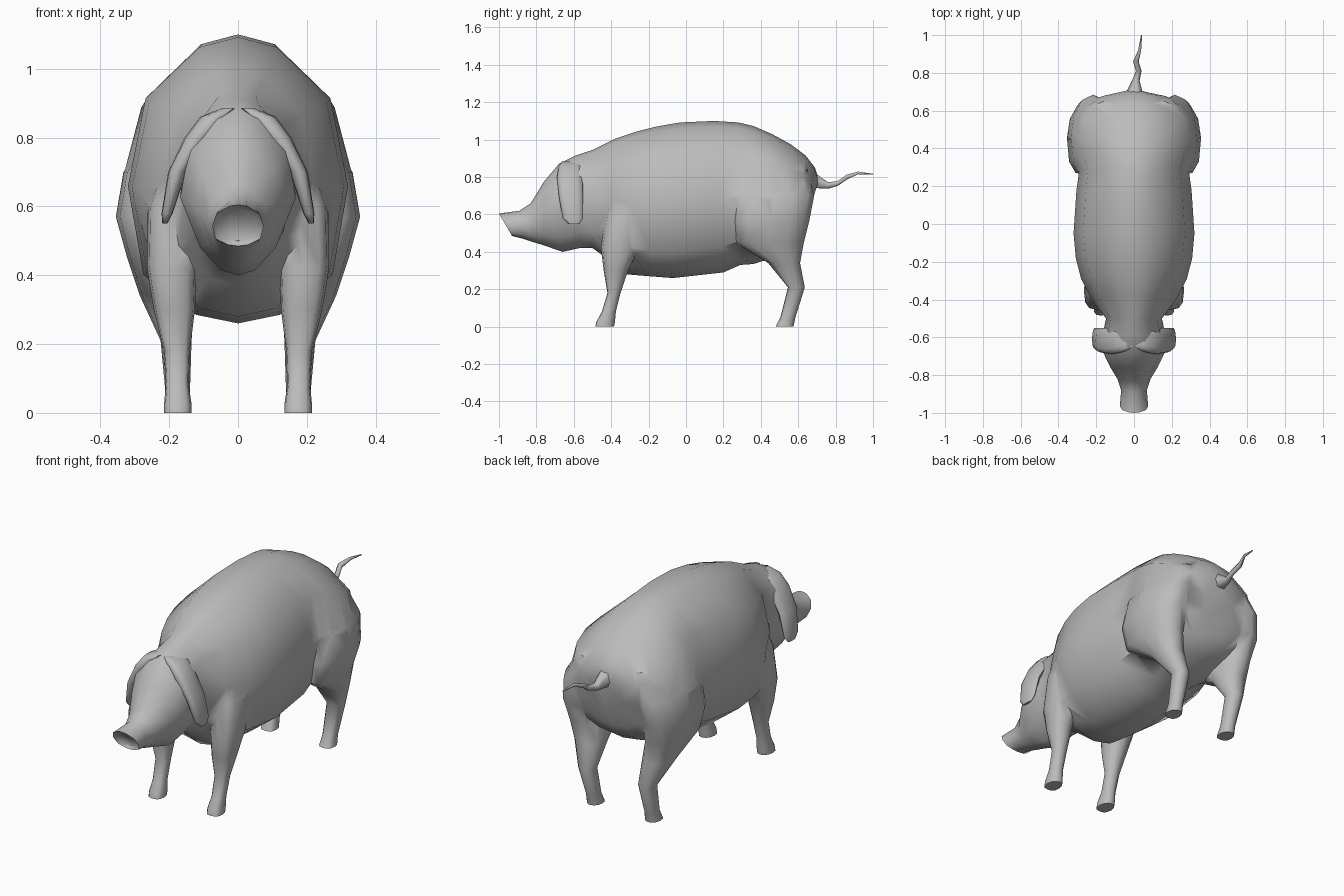
import bpy, bmesh, math

if "Cube" in bpy.data.objects:
    bpy.data.objects.remove(bpy.data.objects["Cube"])

skin = bpy.data.materials.new("grey skin")
skin.use_nodes = True
GREY = (0.5, 0.5, 0.5, 1)
skin.diffuse_color = GREY
skin.node_tree.nodes["Principled BSDF"].inputs["Base Color"].default_value = GREY


def loft(name, rings):
    """Skin a list of equal-length point rings and cap both ends."""
    bm = bmesh.new()
    loops = [[bm.verts.new(p) for p in ring] for ring in rings]
    n = len(loops[0])
    for a, b in zip(loops, loops[1:]):
        for i in range(n):
            j = (i + 1) % n
            bm.faces.new((a[i], a[j], b[j], b[i]))
    bm.faces.new(loops[0])
    bm.faces.new(loops[-1])
    bmesh.ops.recalc_face_normals(bm, faces=bm.faces)
    mesh = bpy.data.meshes.new(name)
    bm.to_mesh(mesh)
    bm.free()
    mesh.materials.append(skin)
    obj = bpy.data.objects.new(name, mesh)
    bpy.context.collection.objects.link(obj)
    return obj


def activate(obj):
    bpy.ops.object.select_all(action="DESELECT")
    obj.select_set(True)
    bpy.context.view_layer.objects.active = obj


def smooth(obj, angle=65):
    activate(obj)
    bpy.ops.object.shade_smooth_by_angle(angle=math.radians(angle))


def merge(target, part):
    """Fuse a part into the target so no surface is left inside."""
    mod = target.modifiers.new("fuse", "BOOLEAN")
    mod.operation = "UNION"
    mod.solver = "EXACT"
    mod.object = part
    activate(target)
    bpy.ops.object.modifier_apply(modifier=mod.name)
    bpy.data.objects.remove(part)


# Half cross-section, from spine to belly: share of width, share of height
HALF = [(0, 1), (.35, .965), (.84, .786), (1, .48), (.86, .17), (.38, .03), (0, 0)]
OUTLINE = HALF + [(-x, z) for x, z in HALF[-2:0:-1]]


def trunk_ring(yb, zb, yt, zt, w, jaw=1):
    """Leaning cross-section; jaw narrows its lower part."""
    return [(x * w * (jaw if t < .3 else 1), yb + (yt - yb) * t, zb + (zt - zb) * t)
            for x, t in OUTLINE]


def boxy(v):
    return math.copysign(abs(v) ** .7, v)


def limb_ring(side, z, y0, y1, x0, x1, n=12):
    """Level ring within the given y and x ranges, squarer at the front."""
    cx, cy, rx, ry = (x0 + x1) / 2, (y0 + y1) / 2, (x1 - x0) / 2, (y1 - y0) / 2
    ring = []
    for i in range(n):
        c, s = math.cos(math.tau * i / n), math.sin(math.tau * i / n)
        if s < 0:
            c, s = boxy(c), boxy(s)
        ring.append((side * (cx + rx * c), cy + ry * s, z))
    return ring


# Trunk and head, snout to rump: bottom y, z, top y, z, half width, jaw
trunk = [
    (-.92, .50, -.975, .592, .062), (-.93, .485, -1.0, .605, .075),
    (-.87, .47, -.89, .62, .068),
    (-.81, .45, -.83, .66, .088, .9), (-.76, .435, -.76, .775, .125, .82),
    (-.66, .40, -.68, .87, .168, .76), (-.57, .42, -.59, .915, .165, .8),
    (-.50, .42, -.50, .945, .148), (-.43, .37, -.38, 1.005, .22),
    (-.32, .28, -.26, 1.045, .28), (-.2, .27, -.16, 1.07, .308),
    (-.07, .26, -.03, 1.092, .32), (.2, .29, .15, 1.1, .305),
    (.29, .33, .28, 1.092, .29), (.36, .335, .36, 1.073, .315),
    (.44, .36, .46, 1.03, .335),
    (.54, .40, .56, .975, .318), (.6, .44, .64, .915, .275),
    (.63, .50, .69, .85, .2), (.645, .57, .71, .785, .09)]
body = loft("body_and_legs", [trunk_ring(*r) for r in trunk])

# Limbs and ears: height, y range, x range
hind_leg = [
    (0, .48, .575, .135, .215), (.05, .505, .585, .14, .21),
    (.21, .545, .635, .135, .225), (.34, .44, .61, .125, .285),
    (.45, .262, .63, .13, .322), (.57, .252, .66, .12, .355),
    (.7, .26, .685, .1, .333), (.84, .35, .65, .08, .24)]
front_leg = [
    (0, -.485, -.385, .135, .215), (.025, -.48, -.38, .135, .215),
    (.08, -.45, -.375, .143, .21), (.18, -.42, -.35, .14, .215),
    (.3, -.44, -.31, .125, .245), (.42, -.455, -.25, .12, .265),
    (.6, -.43, -.2, .1, .262), (.78, -.39, -.22, .06, .2)]
ear = [
    (.55, -.63, -.57, .205, .22), (.58, -.66, -.55, .19, .222),
    (.7, -.68, -.55, .15, .203), (.8, -.69, -.55, .08, .155),
    (.86, -.68, -.55, .03, .11), (.885, -.66, -.56, .005, .05)]
for side, label in ((1, "left"), (-1, "right")):
    for rows in (hind_leg, front_leg):
        merge(body, loft(f"{label}_leg", [limb_ring(side, *r) for r in rows]))
    smooth(loft(f"{label}_ear", [limb_ring(side, *r) for r in ear]))
smooth(body)

# Tail: x, y, z, radius
tail = [(0, .68, .785, .05), (.01, .76, .755, .02), (.025, .81, .765, .015),
        (.01, .86, .80, .015), (.03, .92, .822, .008), (.04, 1.0, .815, .003)]
smooth(loft("tail", [[(x + r * math.cos(i * math.tau / 6), y, z + r * math.sin(i * math.tau / 6))
                      for i in range(6)] for x, y, z, r in tail]))
